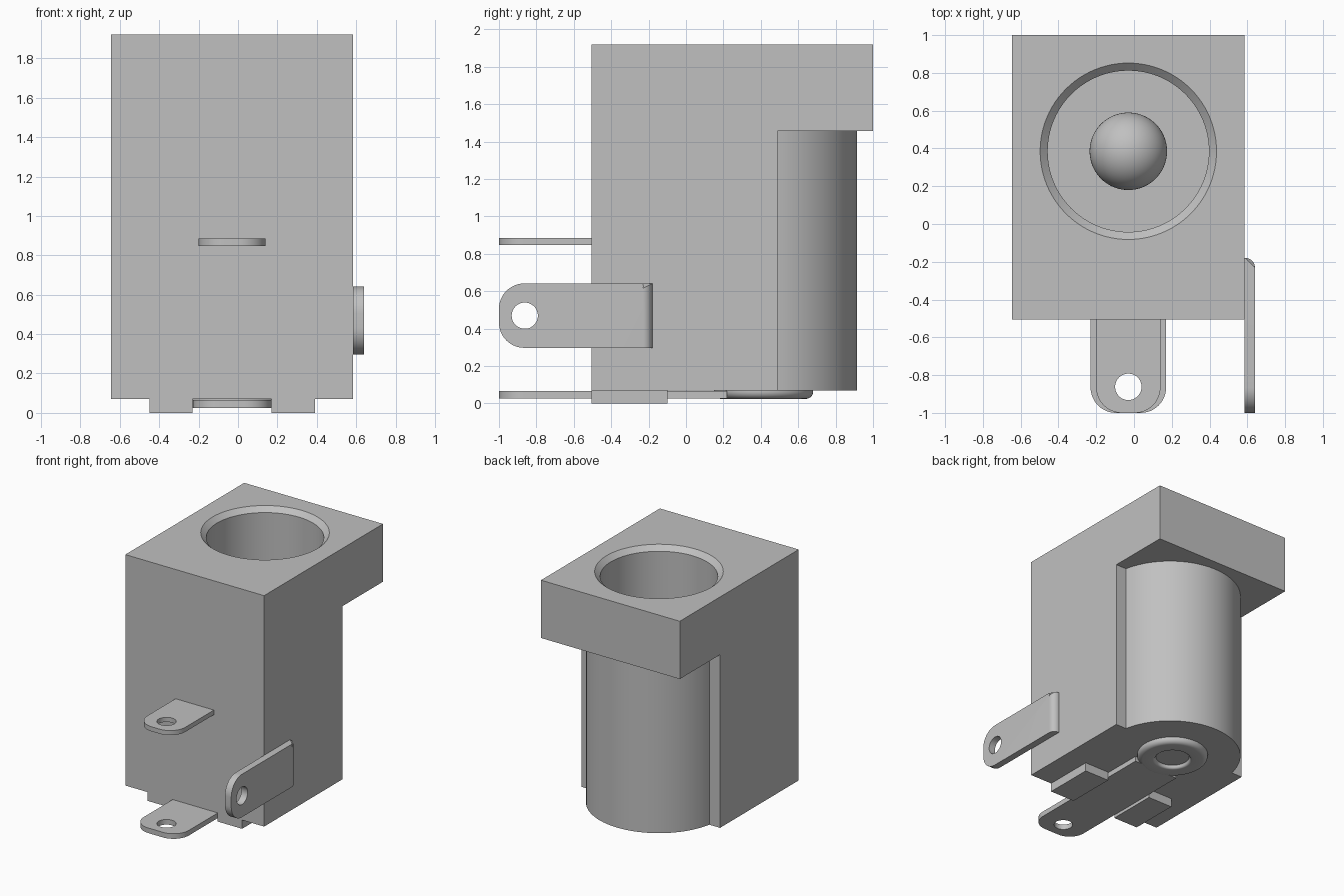
import bpy, bmesh, math
from mathutils import Matrix

cube = bpy.data.objects.get("Cube")
if cube:
    bpy.data.objects.remove(cube, do_unlink=True)

grey = bpy.data.materials.new("plain grey")
grey.use_nodes = True
colour = (0.53, 0.53, 0.53, 1)
grey.diffuse_color = colour
grey.node_tree.nodes["Principled BSDF"].inputs["Base Color"].default_value = colour

CX, CY = -0.03, 0.385          # barrel axis
HALF = 0.615                   # half width of the housing
FRONT, BACK = -0.505, 1.0
BASE, LEDGE, TOP = 0.07, 1.457, 1.92


def link(name, data):
    ob = bpy.data.objects.new(name, data)
    bpy.context.collection.objects.link(ob)
    return ob


def from_bmesh(name, bm):
    bmesh.ops.recalc_face_normals(bm, faces=bm.faces[:])
    me = bpy.data.meshes.new(name)
    bm.to_mesh(me)
    bm.free()
    me.materials.append(grey)
    return link(name, me)


def smooth(ob):
    bpy.ops.object.select_all(action="DESELECT")
    ob.select_set(True)
    bpy.context.view_layer.objects.active = ob
    bpy.ops.object.shade_smooth_by_angle(angle=math.radians(35))


def arc(x, y, r, start, end, n):
    angles = [math.radians(start + (end - start) * i / n) for i in range(n + 1)]
    return [(x + r * math.cos(a), y + r * math.sin(a)) for a in angles]


def prism(name, outline, z0, z1):
    bm = bmesh.new()
    face = bm.faces.new([bm.verts.new((x, y, z0)) for x, y in outline])
    grown = bmesh.ops.extrude_face_region(bm, geom=[face])["geom"]
    verts = [v for v in grown if isinstance(v, bmesh.types.BMVert)]
    bmesh.ops.translate(bm, vec=(0, 0, z1 - z0), verts=verts)
    return from_bmesh(name, bm)


def box(name, x0, x1, y0, y1, z0, z1):
    return prism(name, [(x0, y0), (x1, y0), (x1, y1), (x0, y1)], z0, z1)


def lathe(name, profile, x, y, steps=96):
    bm = bmesh.new()
    verts = [bm.verts.new((r, 0, z)) for r, z in profile]
    edges = [bm.edges.new(pair) for pair in zip(verts, verts[1:])]
    bmesh.ops.spin(bm, geom=verts + edges, cent=(0, 0, 0), axis=(0, 0, 1),
                   angle=math.tau, steps=steps, use_duplicate=False)
    bmesh.ops.remove_doubles(bm, verts=bm.verts[:], dist=0.0005)
    bmesh.ops.translate(bm, vec=(x, y, 0), verts=bm.verts[:])
    return from_bmesh(name, bm)


def boolean(ob, other, operation):
    mod = ob.modifiers.new(operation.title(), "BOOLEAN")
    mod.operation, mod.solver, mod.object = operation, "EXACT", other
    bpy.context.view_layer.update()
    graph = bpy.context.evaluated_depsgraph_get()
    me = bpy.data.meshes.new_from_object(ob.evaluated_get(graph))
    ob.modifiers.clear()
    ob.data = me
    bpy.data.objects.remove(other, do_unlink=True)


def terminal(name, half, end, thick, matrix, corner=0.135, bend=0.0):
    """Flat stamped lug with a rounded, drilled tip at local y = -1."""
    outline = (arc(corner - half, corner - 1, corner, 180, 270, 12)
               + arc(half - corner, corner - 1, corner, 270, 360, 12)
               + [(half, end), (-half, end)])
    hole = arc(0, -0.862, 0.07, 0, 352.5, 47)
    curve = bpy.data.curves.new(name, "CURVE")
    curve.dimensions, curve.fill_mode, curve.extrude = "2D", "BOTH", thick / 2
    for loop in (outline, hole):
        spline = curve.splines.new("POLY")
        spline.points.add(len(loop) - 1)
        for p, (x, y) in zip(spline.points, loop):
            p.co = (x, y, 0, 1)
        spline.use_cyclic_u = True
    temp = link(name + "_curve", curve)
    bpy.context.view_layer.update()
    graph = bpy.context.evaluated_depsgraph_get()
    me = bpy.data.meshes.new_from_object(temp.evaluated_get(graph))
    bpy.data.objects.remove(temp, do_unlink=True)
    bm = bmesh.new()
    bm.from_mesh(me)
    bmesh.ops.remove_doubles(bm, verts=bm.verts[:], dist=0.0002)
    if bend:
        rim = [e for e in bm.edges
               if all(abs(v.co.y - end) < 1e-4 and v.co.z < 0 for v in e.verts)]
        bmesh.ops.bevel(bm, geom=rim, offset=bend, segments=8, profile=0.5,
                        affect="EDGES")
    bm.transform(matrix)
    ob = from_bmesh(name, bm)
    smooth(ob)
    return ob


# Housing: block running into a round barrel, with a square flange on top
edge_y = 0.49
swing = math.degrees(math.asin((edge_y - CY) / 0.53))
outline = ([(CX - HALF, FRONT), (CX + HALF, FRONT), (CX + HALF, edge_y)]
           + arc(CX, CY, 0.53, swing, 180 - swing, 64)
           + [(CX - HALF, edge_y)])
housing = prism("housing", outline, BASE, LEDGE + 0.1)
boolean(housing, box("flange", CX - HALF, CX + HALF, FRONT, BACK, LEDGE, TOP), "UNION")

# Socket: chamfered bore that leaves a domed centre pin standing
floor, pin_r, tip = 0.5, 0.205, 1.6
dome = [(x, z) for x, z in arc(0, tip - pin_r, pin_r, 90, 0, 16)]
socket = dome + [(pin_r, floor), (0.427, floor), (0.427, TOP - 0.038),
                 (0.467, TOP), (0.467, TOP + 0.1), (0, TOP + 0.1)]
boolean(housing, lathe("socket_cutter", socket, CX, CY), "DIFFERENCE")
smooth(housing)

# Feet under the front
for name, side in (("left_foot", 1), ("right_foot", -1)):
    x0, x1 = sorted((CX + side * 0.2, CX + side * 0.42))
    box(name, x0, x1, FRONT, -0.1, 0, BASE + 0.01)

# Solder terminals
terminal("middle_terminal", 0.17, FRONT + 0.03, 0.037, Matrix.Translation((CX, 0, 0.866)))
terminal("bottom_terminal", 0.2, 0.22, 0.041, Matrix.Translation((CX, 0, 0.0455)))
terminal("side_terminal", 0.172, -0.18, 0.055,
         Matrix.Translation((0.6125, 0, 0.469)) @ Matrix.Rotation(-math.pi / 2, 4, "Y"),
         bend=0.05)

# Rivet head closing the bottom, with a dimple in the middle
rivet = ([(0, 0.08), (0.265, 0.08)]
         + arc(0.225, 0.064, 0.04, 0, -90, 8)
         + arc(0.15, 0.044, 0.02, 270, 180, 6)
         + [(0.125, 0.05), (0, 0.05)])
smooth(lathe("rivet", rivet, CX, 0.415))
